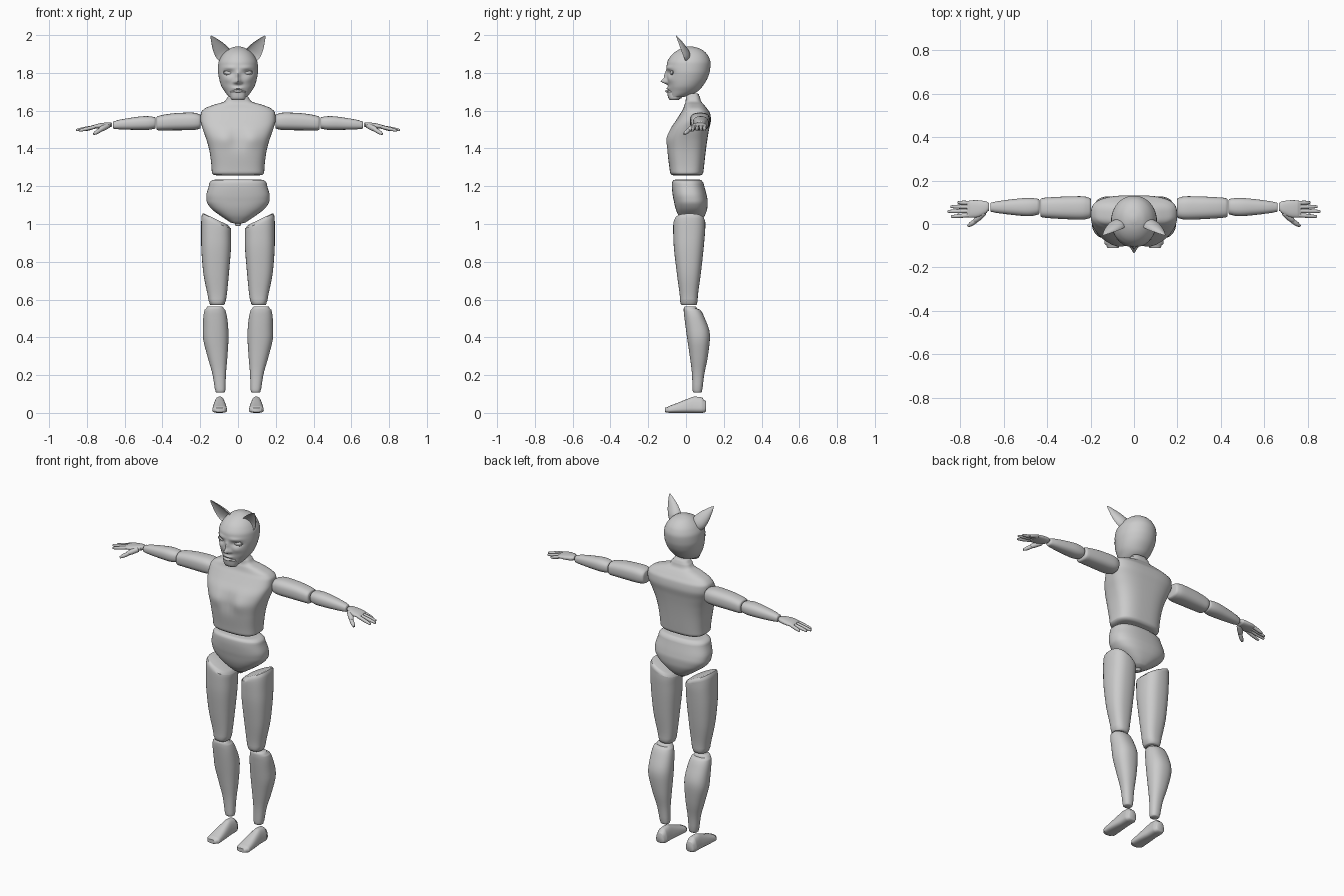
import bpy, math
from mathutils import Vector, Matrix

grey = bpy.data.materials.new("plain grey")
grey.diffuse_color = (0.6, 0.6, 0.6, 1)

# Maps from local (across, across, along) to world
ALONG_Z = Matrix.Identity(4)
ALONG_X = Matrix(((0, 0, 1, 0), (1, 0, 0, 0), (0, 1, 0, 0), (0, 0, 0, 1)))
ALONG_Y = Matrix(((1, 0, 0, 0), (0, 0, 1, 0), (0, 1, 0, 0), (0, 0, 0, 1)))


def finish(ob, name, mirror):
    ob.name = name
    ob.data.materials.clear()
    ob.data.materials.append(grey)
    bpy.ops.object.select_all(action='DESELECT')
    bpy.context.view_layer.objects.active = ob
    ob.select_set(True)
    bpy.ops.object.transform_apply(location=True, rotation=True, scale=True)
    bpy.ops.object.mode_set(mode='EDIT')
    bpy.ops.mesh.select_all(action='SELECT')
    bpy.ops.mesh.normals_make_consistent(inside=False)
    bpy.ops.object.mode_set(mode='OBJECT')
    bpy.ops.object.shade_smooth_by_angle(angle=math.radians(50))
    if mirror:
        ob.modifiers.new("Mirror", 'MIRROR')
    return ob


def monotone(rows, steps):
    """Smooth, overshoot-free interpolation through the rows."""
    d = [[b - a for a, b in zip(r, s)] for r, s in zip(rows, rows[1:])]
    mid = [[2 * a * b / (a + b) if a * b > 0 else 0 for a, b in zip(u, v)]
           for u, v in zip(d, d[1:])]
    m = [d[0]] + mid + [d[-1]]
    out = []
    for i in range(len(d)):
        for k in range(steps):
            t = k / steps
            out.append([p + t * t * (3 - 2 * t) * dd + t * (1 - t) ** 2 * a - t * t * (1 - t) * b
                        for p, dd, a, b in zip(rows[i], d[i], m[i], m[i + 1])])
    return out + [list(rows[-1])]


def loft(name, rows, to=ALONG_Z, p=2.3, n=32, steps=4, e=0.012, mirror=True, warp=None):
    """rows: (along, a_min, a_max, b_min, b_max[, tilt]); ends are rounded by e."""
    rows = [list(r) + [0] * (6 - len(r)) for r in rows]

    def shrunk(r, s, dt):
        ca, cb = (r[1] + r[2]) / 2, (r[3] + r[4]) / 2
        return [r[0] + dt] + [ca + (v - ca) * s for v in r[1:3]] + \
               [cb + (v - cb) * s for v in r[3:5]] + [r[5]]
    rings = monotone(rows, steps)
    if e:
        a, b = rings[0], rings[-1]
        rings = [shrunk(a, .8, 0), shrunk(a, .93, e * .25), shrunk(a, 1, e)] + \
                [r for r in rings if a[0] + e * 1.2 < r[0] < b[0] - e * 1.2] + \
                [shrunk(b, 1, -e), shrunk(b, .93, -e * .25), shrunk(b, .8, 0)]
    verts, faces = [], []
    for t, a0, a1, b0, b1, tilt in rings:
        for k in range(n):
            w = 2 * math.pi * k / n
            c, s = math.cos(w), math.sin(w)
            u = math.copysign(abs(c) ** (2 / p), c) * (a1 - a0) / 2
            v = math.copysign(abs(s) ** (2 / p), s) * (b1 - b0) / 2
            q = Vector(((a0 + a1) / 2 + u, (b0 + b1) / 2 + v, t + tilt * u))
            verts.append(to @ (warp(q) if warp else q))
    for i in range(len(rings) - 1):
        for k in range(n):
            j = (k + 1) % n
            faces.append((i * n + k, i * n + j, i * n + n + j, i * n + n + k))
    faces += [tuple(range(n)), tuple(range(len(verts) - n, len(verts)))]
    me = bpy.data.meshes.new(name)
    me.from_pydata(verts, [], faces)
    ob = bpy.data.objects.new(name, me)
    bpy.context.collection.objects.link(ob)
    return finish(ob, name, mirror)


def between(p0, p1):
    """Matrix whose local z runs from p0 towards p1."""
    d = Vector(p1) - Vector(p0)
    return Matrix.Translation(p0) @ d.to_track_quat('Z', 'Y').to_matrix().to_4x4(), d.length


# Torso with neck stub
def chest(q):
    if q.y < 0:
        g = math.exp(-((q.z - 1.45) / .05) ** 2)
        q.y += g * (.012 * math.exp(-(q.x / .03) ** 2) - .008 * math.exp(-((abs(q.x) - .075) / .04) ** 2))
    return q


loft("torso", [(1.257, -.138, .138, -.083, .09), (1.3, -.14, .14, -.088, .095),
               (1.38, -.15, .15, -.098, .104), (1.44, -.165, .165, -.1, .112),
               (1.5, -.186, .186, -.083, .122), (1.55, -.199, .199, -.052, .132),
               (1.585, -.197, .197, -.03, .128), (1.61, -.178, .178, -.015, .112),
               (1.632, -.125, .125, -.008, .095), (1.65, -.07, .07, -.002, .08),
               (1.69, -.048, .048, 0, .07)], p=2.9, n=64, steps=5, mirror=False, warp=chest)

# Pelvis
loft("pelvis", [(.99, -.015, .015, .005, .05), (1.015, -.05, .05, -.018, .08),
                (1.045, -.095, .095, -.04, .1), (1.085, -.145, .145, -.056, .113),
                (1.12, -.166, .166, -.064, .115), (1.15, -.168, .168, -.07, .11),
                (1.2, -.155, .155, -.075, .097), (1.235, -.148, .148, -.073, .088)],
     p=2.5, n=48, mirror=False)

# Legs
loft("thigh", [(.57, .068, .152, -.03, .06), (.62, .06, .16, -.033, .063),
               (.75, .047, .185, -.05, .08), (.9, .036, .195, -.066, .096),
               (.98, .036, .195, -.068, .102, .2), (1.025, .04, .192, -.065, .102, .48)], p=2.5, e=.016)
loft("shin", [(.108, .067, .12, .035, .085), (.2, .064, .134, .032, .096),
              (.3, .056, .162, .02, .116), (.41, .05, .186, .004, .127),
              (.5, .057, .184, -.008, .1), (.54, .066, .178, -.012, .08),
              (.564, .076, .168, -.012, .058)], p=2.3)


def narrow_top(q):
    q.x = .097 + (q.x - .097) * (1.05 - .45 * q.y / .085)
    return q


loft("foot", [(-.11, .066, .128, .002, .03), (-.085, .056, .138, 0, .038), (-.04, .056, .138, 0, .055),
              (.01, .058, .136, 0, .075), (.045, .06, .134, 0, .086),
              (.08, .06, .134, 0, .083), (.106, .066, .128, .002, .068)],
     to=ALONG_Y, p=2.8, warp=narrow_top)

# Arms
loft("upper_arm", [(.198, .025, .122, 1.502, 1.583), (.25, .02, .128, 1.497, 1.59),
                   (.33, .023, .126, 1.496, 1.587), (.432, .03, .12, 1.495, 1.572)], to=ALONG_X, p=2.6)
loft("forearm", [(.436, .042, .117, 1.503, 1.567), (.49, .036, .12, 1.498, 1.571),
                 (.57, .043, .113, 1.499, 1.562), (.662, .055, .1, 1.503, 1.545)], to=ALONG_X, p=2.4)

# Hands
loft("palm", [(.668, .058, .1, 1.513, 1.537), (.69, .045, .106, 1.508, 1.538),
              (.73, .03, .11, 1.505, 1.533), (.77, .03, .106, 1.506, 1.524)], to=ALONG_X, p=2.4, e=.008)


def finger(name, p0, p1, r0, r1):
    m, l = between(p0, p1)
    loft(name, [(0, -r0, r0, -r0, r0), (l * .5, -r0, r0, -r0, r0), (l, -r1, r1, -r1, r1)],
         to=m, p=2, n=14, e=.006)


for name, y0, tip in (("little_finger", .097, (.812, .099, 1.497)), ("ring_finger", .079, (.845, .08, 1.498)),
                      ("middle_finger", .06, (.858, .058, 1.497)), ("index_finger", .041, (.842, .034, 1.494))):
    finger(name, (.755, y0, 1.515), tip, .0095, .0065)
finger("thumb_base", (.69, .055, 1.52), (.735, .012, 1.497), .015, .011)
finger("thumb", (.725, .018, 1.5), (.765, -.01, 1.476), .011, .007)


# Head: soft bumps (x, z, x size, z size, push in y) shape the face
BUMPS = [(0, 1.755, .014, .014, -.034), (0, 1.785, .010, .022, -.014), (.05, 1.8, .026, .013, .014),
         (.045, 1.828, .032, .009, -.006), (.055, 1.765, .022, .016, -.005), (.017, 1.75, .008, .007, -.009),
         (0, 1.718, .024, .006, -.010), (0, 1.738, .03, .006, .004)]


def face(q):
    if q.y < .0:
        q.y += sum(dy * math.exp(-((abs(q.x) - x) / sx) ** 2 - ((q.z - z) / sz) ** 2)
                   for x, z, sx, sz, dy in BUMPS)
    return q


loft("head", [(1.672, -.045, .045, -.088, -.015), (1.685, -.058, .058, -.09, .03),
              (1.705, -.073, .073, -.092, .066), (1.73, -.088, .088, -.095, .088),
              (1.77, -.1, .1, -.1, .113), (1.81, -.106, .106, -.103, .126), (1.85, -.104, .104, -.101, .13),
              (1.885, -.09, .09, -.084, .12), (1.912, -.068, .068, -.056, .099),
              (1.93, -.042, .042, -.022, .07), (1.939, -.012, .012, .01, .036), (1.94, -.002, .002, .02, .026)],
     p=2.05, n=96, steps=6, e=0, mirror=False, warp=face)

# Hinged jaw and lower lip
loft("jaw", [(1.656, -.036, .036, -.09, -.035), (1.675, -.041, .041, -.096, -.02),
             (1.706, -.044, .044, -.1, -.02)], p=2.8, e=.006, mirror=False)
loft("lower_lip", [(-.026, -.098, -.086, 1.7, 1.708), (0, -.11, -.09, 1.695, 1.711),
                   (.026, -.098, -.086, 1.7, 1.708)], to=ALONG_X, p=2, n=16, e=.004, mirror=False)

# Eyes and lids
bpy.ops.mesh.primitive_uv_sphere_add(segments=24, ring_count=14, location=(.051, -.072, 1.8),
                                     rotation=(0, -.12, .3))
bpy.context.object.scale = (.025, .012, .011)
finish(bpy.context.object, "eye", True)
bpy.ops.mesh.primitive_torus_add(major_segments=32, minor_segments=8, major_radius=.027, minor_radius=.0035,
                                 location=(.051, -.078, 1.8), rotation=(math.pi / 2, -.12, .3))
bpy.context.object.scale = (1, .48, 1)
finish(bpy.context.object, "eyelid", True)


# Pointed ears, hollowed at the front
def hollow(q):
    if q.y < 0:
        q.y *= -.55
    return q


side = Vector((.8, .1, -.6))
up = Vector((.078, -.048, .115)).normalized()
side = (side - up * side.dot(up)).normalized()
back = up.cross(side)
ear = Matrix.Translation((.068, -.006, 1.885)) @ Matrix((side, back, up)).transposed().to_4x4()
loft("ear", [(-.01, -.035, .035, -.03, .03), (.02, -.042, .042, -.032, .032), (.06, -.036, .036, -.025, .025),
             (.1, -.022, .022, -.015, .015), (.13, -.009, .009, -.006, .006), (.142, -.002, .002, -.002, .002)],
     to=ear, p=2, n=32, e=0, warp=hollow)
